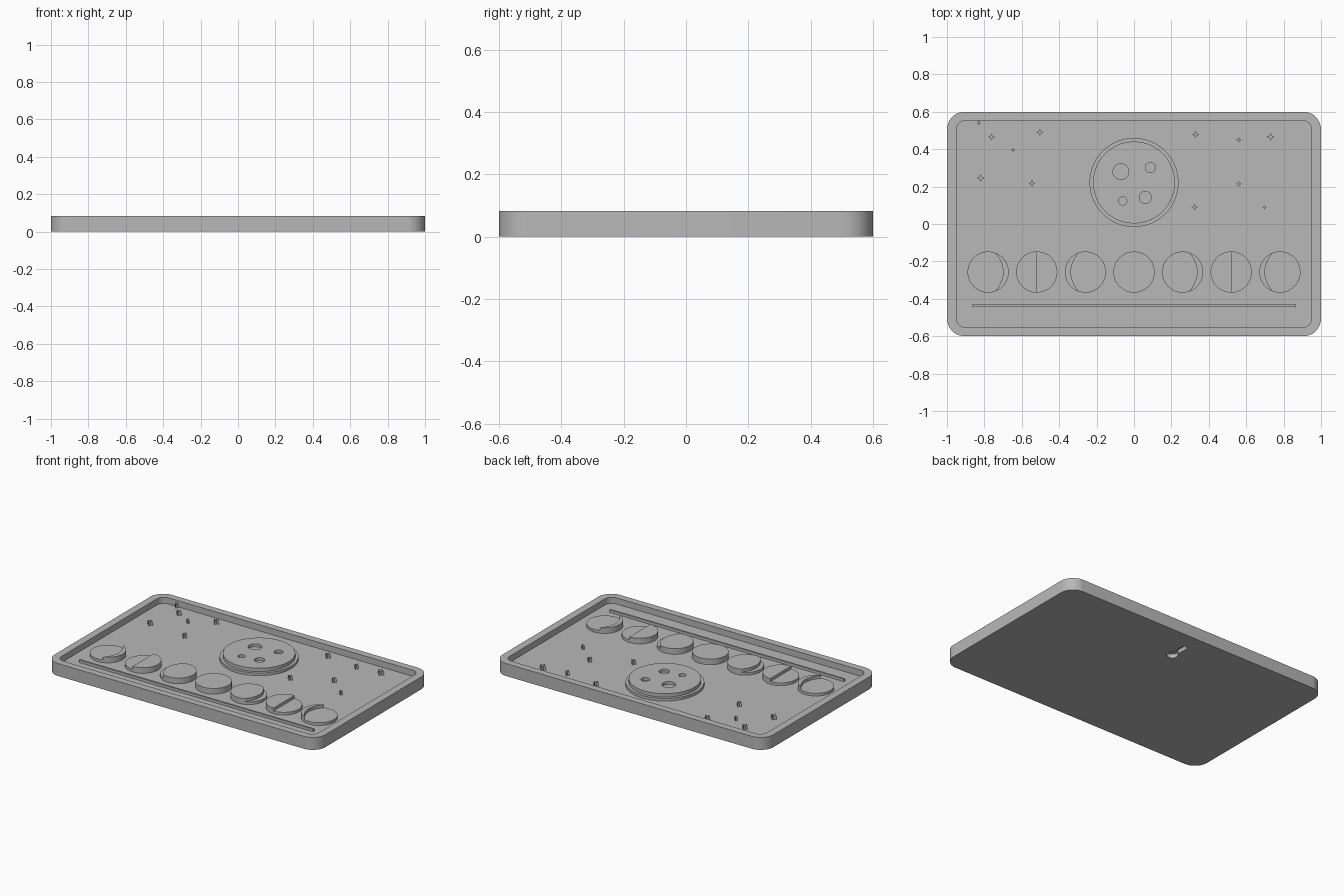
import bpy, bmesh
from math import sin, cos, pi, acos, radians

if "Cube" in bpy.data.objects:
    bpy.data.objects.remove(bpy.data.objects["Cube"])

TOP, FLOOR, STEP = 0.083, 0.042, 0.06    # rim top, recess floor, low relief top

grey = bpy.data.materials.new("stone grey")
grey.use_nodes = True
colour = (0.48, 0.48, 0.48, 1)
grey.diffuse_color = colour
bsdf = next(n for n in grey.node_tree.nodes if n.type == "BSDF_PRINCIPLED")
bsdf.inputs["Base Color"].default_value = colour


def arc(cx, cy, r, a0, a1, n):
    """Points along an arc, angles in radians, both ends included."""
    return [(cx + r * cos(a0 + (a1 - a0) * i / n),
             cy + r * sin(a0 + (a1 - a0) * i / n)) for i in range(n + 1)]


def circle(cx, cy, r, n=64):
    return arc(cx, cy, r, 0, 2 * pi, n)[:-1]


def rounded_rect(hx, hy, r):
    pts = []
    for k, (sx, sy) in enumerate([(1, 1), (-1, 1), (-1, -1), (1, -1)]):
        pts += arc(sx * (hx - r), sy * (hy - r), r, k * pi / 2, (k + 1) * pi / 2, 12)
    return pts


def prism(name, outline, z0, z1):
    """Extrude a flat outline between two heights."""
    bm = bmesh.new()
    base = bm.faces.new([bm.verts.new((x, y, z0)) for x, y in outline])
    top = bmesh.ops.extrude_face_region(bm, geom=[base], use_keep_orig=True)["geom"]
    bmesh.ops.translate(bm, vec=(0, 0, z1 - z0),
                        verts=[g for g in top if isinstance(g, bmesh.types.BMVert)])
    bmesh.ops.recalc_face_normals(bm, faces=bm.faces)
    mesh = bpy.data.meshes.new(name)
    bm.to_mesh(mesh)
    bm.free()
    mesh.materials.append(grey)
    obj = bpy.data.objects.new(name, mesh)
    bpy.context.collection.objects.link(obj)
    return obj


def activate(obj):
    bpy.ops.object.select_all(action="DESELECT")
    obj.select_set(True)
    bpy.context.view_layer.objects.active = obj


def carve(obj, outline, z0, z1):
    """Cut a prism-shaped pocket out of a solid part."""
    cutter = prism("cutter", outline, z0, z1)
    cutter.hide_render = True
    activate(obj)
    mod = obj.modifiers.new("pocket", "BOOLEAN")
    mod.operation, mod.solver, mod.object = "DIFFERENCE", "EXACT", cutter
    bpy.ops.object.modifier_apply(modifier=mod.name)
    bpy.data.objects.remove(cutter)


parts = []

# Tray with raised rim and a keyhole hanger in the underside
tray = prism("tray", rounded_rect(1, 0.6, 0.095), 0, TOP)
carve(tray, rounded_rect(0.95, 0.553, 0.05), FLOOR, TOP + 0.05)
neck = acos(0.018 / 0.036)
keyhole = (arc(0, 0.36, 0.036, pi - neck, 2 * pi + neck, 32)
           + arc(0, 0.47, 0.018, 0, pi, 16))
carve(tray, keyhole, -0.05, 0.027)
parts.append(tray)

# Large moon on its stepped base, with craters
parts.append(prism("moon_base", circle(0, 0.222, 0.238, 96), FLOOR - 0.003, STEP))
moon = prism("moon", circle(0, 0.222, 0.219, 96), STEP - 0.003, TOP)
for x, y, r in [(-0.07, 0.28, 0.042), (0.088, 0.302, 0.027),
                (-0.06, 0.123, 0.022), (0.06, 0.142, 0.032)]:
    carve(moon, circle(x, y, r, 40), STEP + 0.004, TOP + 0.05)
parts.append(moon)


# Row of moon phases: a low dark disc with the lit part raised on it
def lit_outline(cx, cy, r, side, k):
    """k is 1 for crescent, 0 for half, -1 for gibbous; side is the lit side."""
    tip, apex = 0.037 * k, 0.08 * k
    a = acos(tip / r)
    pts = arc(0, 0, r, -a, a, 48)
    ty = r * sin(a)
    if k:
        for i in range(1, 24):
            t = 1 - i / 12
            pts.append((tip + (apex - tip) * (1 - t * t), ty * t))
    return [(cx + side * x, cy + y) for x, y in pts]


PHASE_Y, PHASE_R = -0.257, 0.11
phases = [("waxing_crescent", 1, 1), ("first_quarter", 1, 0), ("waxing_gibbous", 1, -1),
          ("full", 0, 0),
          ("waning_gibbous", -1, -1), ("last_quarter", -1, 0), ("waning_crescent", -1, 1)]
for i, (name, side, k) in enumerate(phases):
    x = (i - 3) * 0.26
    disc = circle(x, PHASE_Y, PHASE_R)
    if side:
        parts.append(prism(name + "_disc", disc, FLOOR - 0.003, STEP))
        lit = lit_outline(x, PHASE_Y, PHASE_R, side, k)
        parts.append(prism(name + "_lit", lit, STEP, TOP - 0.003))
    else:
        parts.append(prism(name + "_moon", disc, FLOOR - 0.003, TOP - 0.003))

# Thin bar below the phases
bar = [(sx * 0.865, -0.437 + sy * 0.006) for sx, sy in [(-1, -1), (1, -1), (1, 1), (-1, 1)]]
parts.append(prism("divider_bar", bar, FLOOR - 0.003, STEP))

# Four-pointed stars
stars = [(-0.83, 0.54, 0.013), (-0.762, 0.465, 0.019), (-0.647, 0.396, 0.011),
         (-0.503, 0.49, 0.019), (-0.82, 0.246, 0.021), (-0.545, 0.217, 0.018),
         (0.329, 0.478, 0.019), (0.56, 0.45, 0.015), (0.73, 0.465, 0.021),
         (0.56, 0.214, 0.016), (0.324, 0.09, 0.017), (0.698, 0.09, 0.011)]
for n, (x, y, r) in enumerate(stars, 1):
    pts = []
    for i in range(8):
        d = r if i % 2 == 0 else r * 0.45
        pts.append((x + d * cos(i * pi / 4), y + d * sin(i * pi / 4)))
    parts.append(prism(f"star_{n}", pts, FLOOR - 0.003, 0.069))

# Smooth round walls, keep the edges crisp
for obj in parts:
    activate(obj)
    bpy.ops.object.shade_smooth_by_angle(angle=radians(30))
